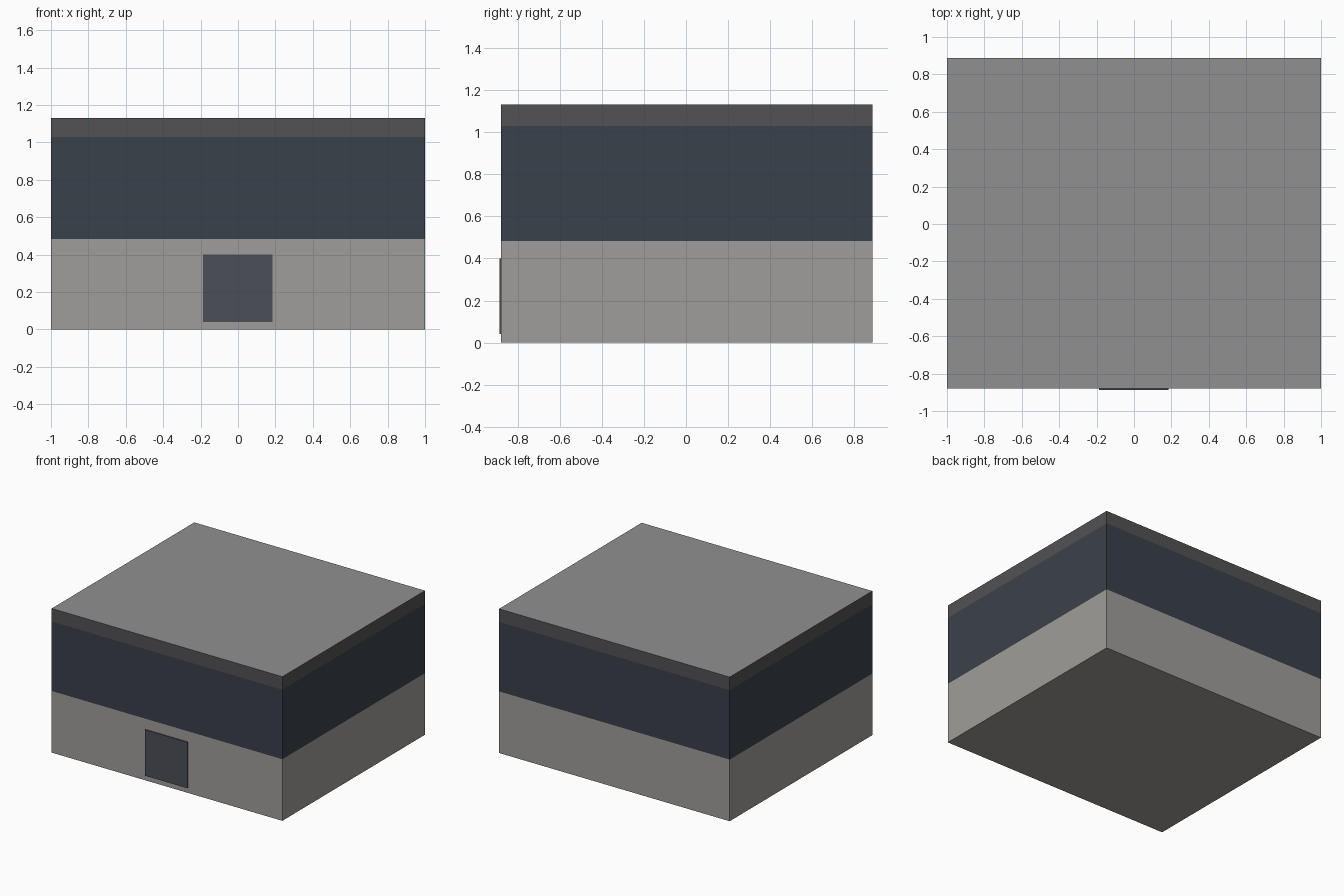
import bpy, bmesh
from mathutils import Matrix, Vector

if "Cube" in bpy.data.objects:
    bpy.data.objects.remove(bpy.data.objects["Cube"])


def material(name, rgb):
    m = bpy.data.materials.new(name)
    m.diffuse_color = (*rgb, 1)
    m.use_nodes = True
    m.node_tree.nodes["Principled BSDF"].inputs["Base Color"].default_value = m.diffuse_color
    return m


def box(name, lo, hi, mat, remove=(), top_mat=None):
    """Box from corner lo to corner hi; remove lists z-directions of hidden caps to drop."""
    lo, hi = Vector(lo), Vector(hi)
    bm = bmesh.new()
    bmesh.ops.create_cube(bm, size=1, matrix=Matrix.Translation((lo + hi) / 2)
                          @ Matrix.Diagonal((*(hi - lo), 1)))
    bm.normal_update()
    hidden = [f for f in bm.faces if round(f.normal.z) in remove and abs(f.normal.z) > 0.5]
    bmesh.ops.delete(bm, geom=hidden, context='FACES_ONLY')
    if top_mat:
        for f in bm.faces:
            f.material_index = int(f.normal.z > 0.5)
    mesh = bpy.data.meshes.new(name)
    bm.to_mesh(mesh)
    bm.free()
    mesh.materials.append(mat)
    if top_mat:
        mesh.materials.append(top_mat)
    ob = bpy.data.objects.new(name, mesh)
    bpy.context.collection.objects.link(ob)
    return ob


concrete = material("concrete", (0.35, 0.34, 0.325))
glass = material("dark_glass", (0.042, 0.053, 0.067))
trim = material("roof_trim", (0.085, 0.085, 0.089))
roofing = material("roofing", (0.28, 0.28, 0.28))
door_paint = material("door_paint", (0.073, 0.078, 0.098))

X, FRONT, BACK = 1.0, -0.879, 0.887

# Stacked storeys, joined without hidden inner faces
box("ground_floor_walls", (-X, FRONT, 0), (X, BACK, 0.483), concrete, remove=(1,))
box("window_band", (-X, FRONT, 0.483), (X, BACK, 1.028), glass, remove=(1, -1))
box("roof_edge", (-X, FRONT, 1.028), (X, BACK, 1.13), trim, remove=(-1,), top_mat=roofing)

# Thin door panel on the front
box("door", (-0.186, -0.887, 0.04), (0.184, FRONT, 0.4), door_paint)
